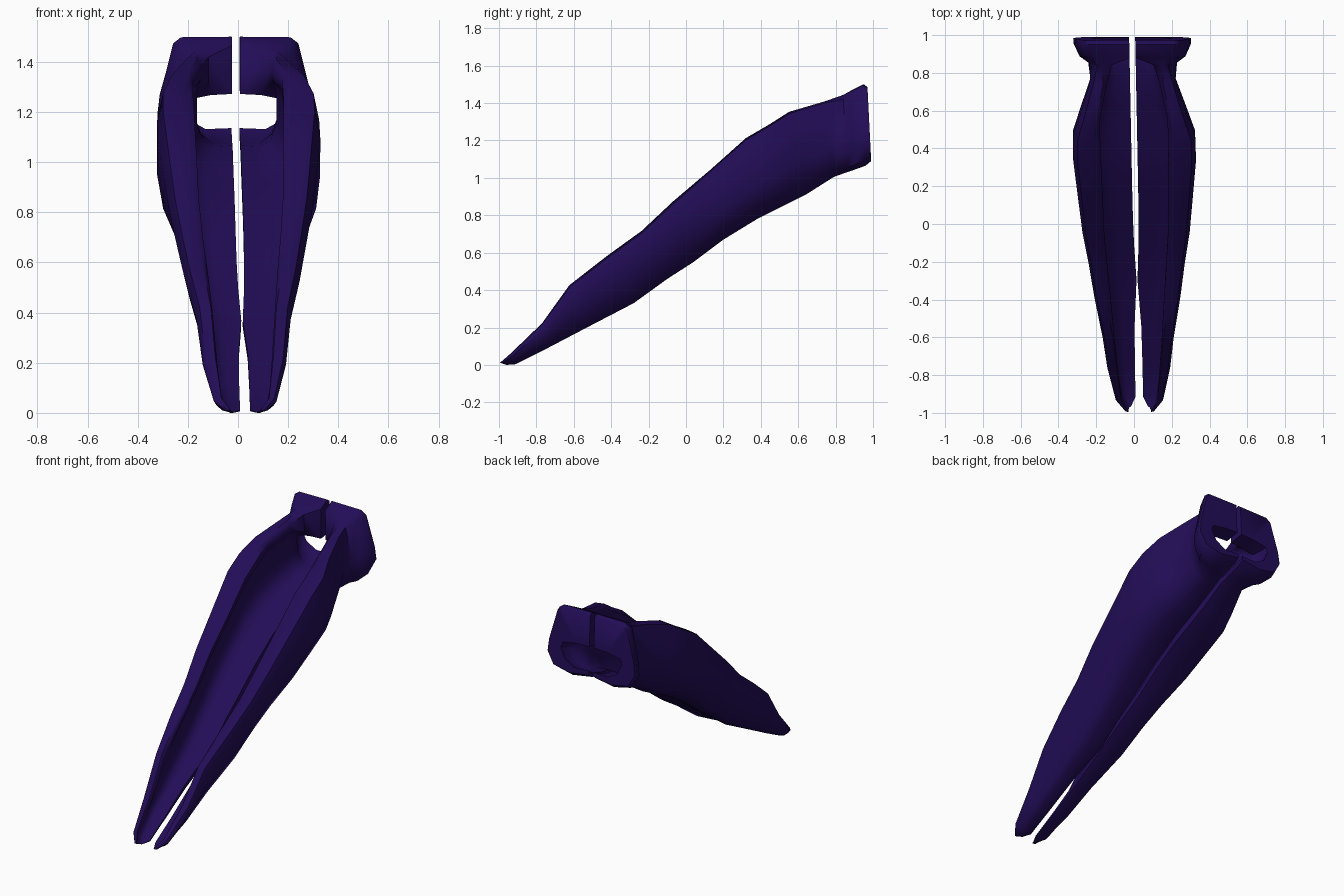
import bpy, bmesh

# One flat colour for the whole model
mat = bpy.data.materials.new("dark purple")
mat.diffuse_color = (0.016, 0.004, 0.095, 1)

# Stations along one shell, tip to collar:
# bottom y, z | top y, z | inner edge | outer width | rim reach | rim underside (0..1)
STATIONS = [
    (-.960, .000, -.995, .012, .045, .080, .060, .70),
    (-.910, .004, -.940, .060, .020, .125, .095, .70),
    (-.740, .090, -.770, .225, .020, .166, .110, .75),
    (-.530, .200, -.625, .430, .018, .188, .125, .80),
    (-.280, .330, -.420, .590, .003, .228, .140, .85),
    (-.100, .460, -.240, .720, .012, .255, .155, .85),
    (.040, .550, -.070, .880, .015, .284, .168, .85),
    (.200, .670, .130, 1.050, .016, .305, .172, .85),
    (.380, .780, .320, 1.220, .016, .325, .178, .85),
    (.530, .855, .440, 1.290, .016, .323, .180, .84),
    (.640, .910, .550, 1.360, .016, .285, .178, .84),
    (.790, 1.005, .740, 1.415, .016, .226, .140, .80),
    (.860, 1.030, .840, 1.450, .016, .235, .110, .66),
    (.890, 1.040, .880, 1.470, .016, .280, .016, .54),
    (.960, 1.065, .950, 1.505, .016, .312, .016, .50),
    (.990, 1.090, .970, 1.490, .016, .312, .016, .50),
]


def section(by, u0, w, reach, under):
    """C-shaped profile: outer skin first, then the inner skin in the same order."""
    if by < .1:        # lower body, wider towards the top
        outer = [(.72, .10), (.91, .45), (1, .75), (.93, .95)]
    elif by < .85:     # upper body with a full shoulder
        outer = [(.82, .10), (1, .38), (1, .72), (.93, .965)]
    else:              # collar, sloping in above its widest line
        outer = [(.86, .06), (1, .25), (.97, .45), (.80, .93)]
    floor = .15 if by < .85 else .115
    rim = max(.70 * w, reach)
    tip = .99 if reach < .05 else .93
    skin = [(u0, .05), (u0 + .45 * (w - u0), 0)]
    skin += [(u * w, h) for u, h in outer] + [(rim, .985), (reach, tip)]
    inner = [(u0, floor), (u0 + .35 * (w - u0), floor - .01), (.60 * w, .20),
             (.70 * w, .36), (.70 * w, under - .14), (max(reach, .66 * w), under - .05),
             (max(reach, .5 * (reach + .66 * w)), under - .01), (reach, under)]
    return skin + inner[::-1]


def make_shell(name, side):
    bm = bmesh.new()
    rings = []
    for by, bz, ty, tz, u0, w, reach, under in STATIONS:
        ring = []
        for u, h in section(by, u0, w, reach, under):
            y = by + (ty - by) * h
            z = bz + (tz - bz) * h
            # the pair is turned very slightly about the vertical
            ring.append(bm.verts.new((.01 - .02 * y + side * u, y, z)))
        rings.append(ring)
    n = len(rings[0])
    for a, b in zip(rings, rings[1:]):
        for i in range(n):
            j = (i + 1) % n
            bm.faces.new((a[i], a[j], b[j], b[i]))
    # End caps: strips between outer and inner skin, leaving the gutter open
    for r in (rings[0], rings[-1]):
        for i in range(n // 2 - 1):
            bm.faces.new((r[i], r[i + 1], r[n - 2 - i], r[n - 1 - i]))
    bmesh.ops.recalc_face_normals(bm, faces=bm.faces)
    mesh = bpy.data.meshes.new(name)
    bm.to_mesh(mesh)
    bm.free()
    mesh.materials.append(mat)
    ob = bpy.data.objects.new(name, mesh)
    bpy.context.collection.objects.link(ob)
    bpy.ops.object.select_all(action='DESELECT')
    ob.select_set(True)
    bpy.context.view_layer.objects.active = ob
    bpy.ops.object.shade_smooth_by_angle(angle=.9)
    return ob


# Two mirrored gutter shells whose collars meet in a split ring
make_shell("left_shell", -1)
make_shell("right_shell", 1)
